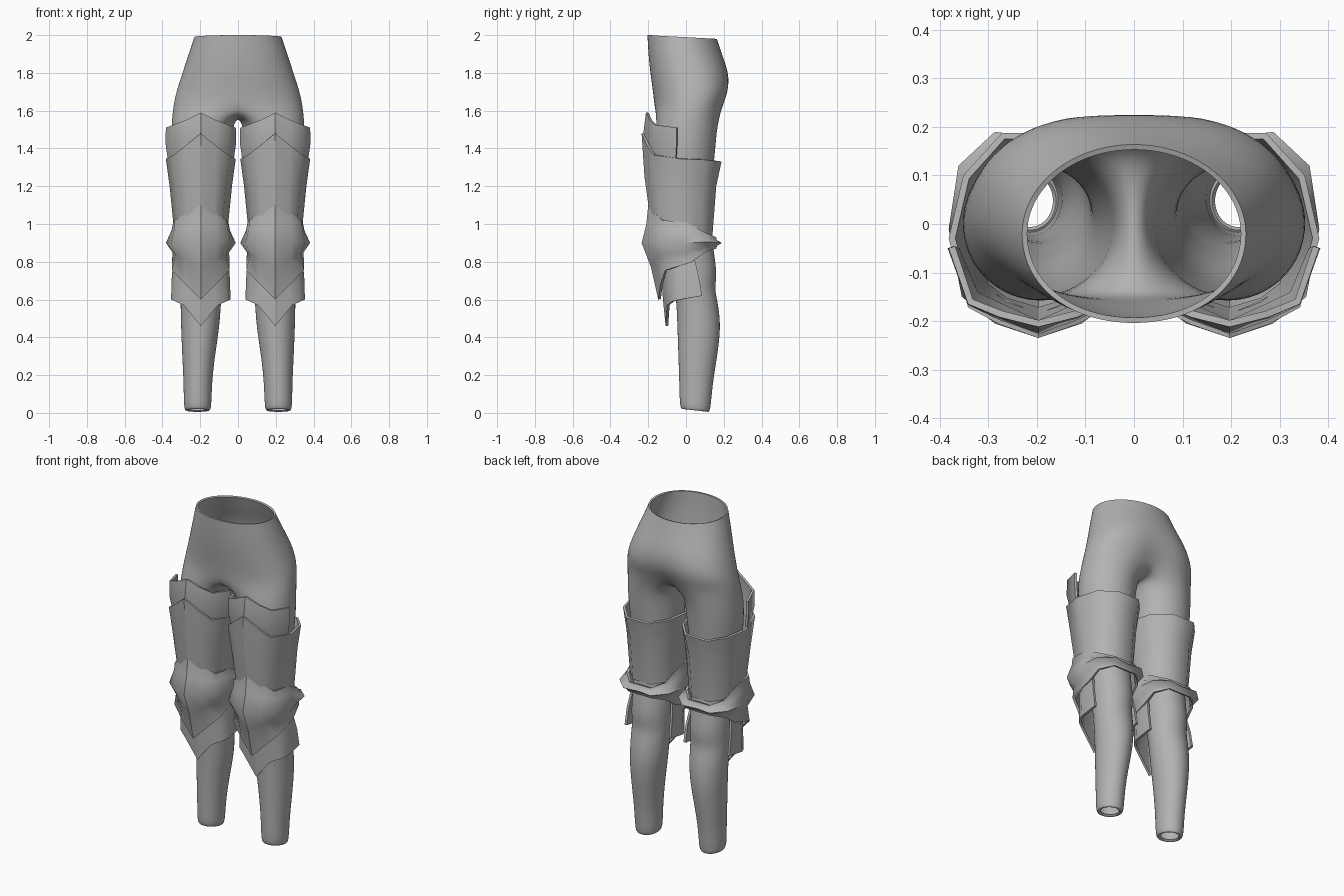
import bpy
import math

steel = bpy.data.materials.new("grey")
steel.diffuse_color = (0.45, 0.45, 0.45, 1)

LEG_X = 0.197


def finish(ob, angle):
    """Apply modifiers, then smooth shade with sharp rims."""
    bpy.ops.object.select_all(action='DESELECT')
    ob.select_set(True)
    bpy.context.view_layer.objects.active = ob
    bpy.ops.object.convert(target='MESH')
    bpy.ops.object.shade_smooth_by_angle(angle=math.radians(angle), keep_sharp_edges=True)


def make(name, verts, faces):
    me = bpy.data.meshes.new(name)
    me.from_pydata(verts, [], faces)
    me.materials.append(steel)
    ob = bpy.data.objects.new(name, me)
    bpy.context.collection.objects.link(ob)
    return ob


def solidify(ob, t):
    m = ob.modifiers.new("thickness", 'SOLIDIFY')
    m.thickness, m.offset = t, -1


def plate(name, rows, closed):
    """Armour plate: each row is (dx list, y list, z list) from the front ridge round one side."""
    grid = []
    for dx, ys, zs in rows:
        half = list(zip(dx, ys, zs))
        flip = [(-x, y, z) for x, y, z in half]
        if closed:
            grid.append(half + flip[-2:0:-1])
        else:
            grid.append(flip[:0:-1] + half)
    n = len(grid[0])
    ridge = 0 if closed else n // 2
    verts = [p for r in grid for p in r]
    faces = []
    for r in range(len(grid) - 1):
        for c in range(n if closed else n - 1):
            d = (c + 1) % n
            faces.append((r * n + c, (r + 1) * n + c, (r + 1) * n + d, r * n + d))
    for side, sx in (("left", 1), ("right", -1)):
        ob = make(side + "_" + name, verts, faces)
        for e in ob.data.edges:
            if all(v % n == ridge for v in e.vertices):
                e.use_edge_sharp = True
        ob.location.x = sx * LEG_X
        solidify(ob, 0.014)
        finish(ob, 58)


# ---- trousers: half pelvis rings run into full leg rings, then mirrored ----
def spow(v, p):
    return math.copysign(abs(v) ** p, v)


verts, faces, rings = [], [], []


def add_ring(points):
    rings.append(list(range(len(verts), len(verts) + len(points))))
    verts.extend(points)


# z, half width, front y, back y, back squareness, cleft depth
pelvis = [
    (2.00, .232, -.205, .165, 1.0, 0),
    (1.90, .262, -.200, .190, .95, 0),
    (1.80, .295, -.190, .228, .85, 0),
    (1.70, .328, -.175, .236, .80, .015),
    (1.62, .345, -.168, .205, .85, .04),
]
for k, (z, rx, yf, yb, p, cleft) in enumerate(pelvis):
    pts = []
    for i in range(11):
        a = math.radians(-90 + 18 * i)
        e = p if i > 5 else 0.95
        x = 0 if i in (0, 10) else rx * 1.01 * spow(math.cos(a), e)
        s = spow(math.sin(a), e)
        cy, ry = (yf + yb) / 2, (yb - yf) / 2 * 1.01
        y = cy + ry * s - (cleft if i == 10 else 0)
        pts.append((x, y, z - (0.01 * (s + 1) if k == 0 else 0)))
    if k == 4:  # crotch strip between the legs
        pts += [(0, y, z) for y, z in
                ((.11, 1.585), (.06, 1.57), (0, 1.565), (-.06, 1.57), (-.115, 1.585))]
    add_ring(pts)

# z, centre x, half width, front y, back y
leg = [
    (1.52, .190, .162, -.155, .165),
    (1.40, .195, .160, -.160, .155),
    (1.20, .195, .140, -.150, .135),
    (1.00, .195, .122, -.130, .125),
    (.85, .195, .115, -.090, .148),
    (.73, .195, .112, -.070, .165),
    (.66, .195, .109, -.060, .150),
    (.58, .197, .107, -.050, .170),
    (.45, .200, .101, -.045, .185),
    (.30, .209, .086, -.040, .165),
    (.15, .213, .074, -.035, .140),
    (.02, .214, .073, -.033, .130),
    (.00, .214, .063, -.022, .120),
    (.012, .214, .047, -.006, .102),
]
for z, cx, rx, yf, yb in leg:
    pts = []
    for i in range(16):
        a = math.radians(22.5 * (i - 5))
        s = math.sin(a)
        tilt = 0.008 * (1 - s) if z < 0.1 else 0
        pts.append((cx + rx * 1.025 * math.cos(a),
                    (yf + yb) / 2 + (yb - yf) / 2 * 1.025 * s, z + tilt))
    add_ring(pts)

for k in range(len(rings) - 1):
    up, lo = rings[k], rings[k + 1]
    n = 10 if k < 4 else 16
    for i in range(n):
        j = (i + 1) % 16
        faces.append((up[i], lo[i], lo[j], up[j]))

trousers = make("trousers", verts, faces)
trousers.modifiers.new("mirror", 'MIRROR')
sub = trousers.modifiers.new("smooth", 'SUBSURF')
sub.levels = sub.render_levels = 2
solidify(trousers, 0.011)
finish(trousers, 50)

# ---- upper thigh guard: front arc tucked behind the main thigh plate ----
plate("upper_thigh_guard", [
    ((0, .08, .145, .185), (-.212, -.192, -.165, -.05), (1.59, 1.55, 1.525, 1.51)),
    ((0, .08, .145, .187), (-.226, -.198, -.167, -.05), (1.48, 1.45, 1.43, 1.43)),
    ((0, .07, .135, .176), (-.212, -.182, -.150, -.055), (1.40, 1.36, 1.34, 1.35)),
], False)

# ---- thigh plate: flared tube with a peaked front ----
plate("thigh_plate", [
    ((0, .08, .145, .185, .155, .075, 0), (-.235, -.207, -.172, -.03, .10, .188, .188),
     (1.48, 1.415, 1.365, 1.345, 1.34, 1.33, 1.33)),
    ((0, .075, .130, .165, .138, .065, 0), (-.220, -.192, -.155, -.02, .09, .160, .160),
     (1.25, 1.22, 1.20, 1.20, 1.20, 1.20, 1.20)),
    ((0, .070, .115, .142, .122, .060, 0), (-.185, -.165, -.130, -.01, .08, .140, .140),
     (1.00, .99, .98, .97, .95, .94, .94)),
], True)

# ---- knee guard: diamond bulge in front, narrow band behind ----
plate("knee_guard", [
    ((0, .08, .138, .146, .13, .07, 0), (-.200, -.165, -.125, 0, .10, .160, .160),
     (1.10, 1.055, 1.02, 1.01, .955, .93, .93)),
    ((0, .08, .140, .155, .14, .075, 0), (-.210, -.178, -.130, 0, .11, .163, .163),
     (1.00, .985, .975, .965, .93, .915, .915)),
    ((0, .09, .158, .185, .165, .09, 0), (-.235, -.205, -.150, -.01, .12, .190, .178),
     (.90, .90, .90, .90, .905, .90, .90)),
    ((0, .08, .135, .150, .142, .08, 0), (-.185, -.162, -.115, 0, .10, .165, .165),
     (.77, .815, .84, .85, .875, .885, .885)),
    ((0, .08, .152, .152, .14, .075, 0), (-.147, -.135, -.110, .03, .10, .160, .160),
     (.60, .68, .755, .80, .85, .87, .87)),
], True)

# ---- shin guard: pointed plate hanging under the knee ----
plate("shin_guard", [
    ((0, .07, .125, .145, .140), (-.132, -.118, -.085, -.03, .045),
     (.74, .77, .80, .82, .82)),
    ((0, .07, .130, .155, .152), (-.122, -.110, -.080, -.03, .068),
     (.60, .66, .69, .70, .72)),
    ((0, .09, .135, .157, .155), (-.108, -.100, -.075, -.03, .085),
     (.46, .57, .59, .60, .62)),
], False)
